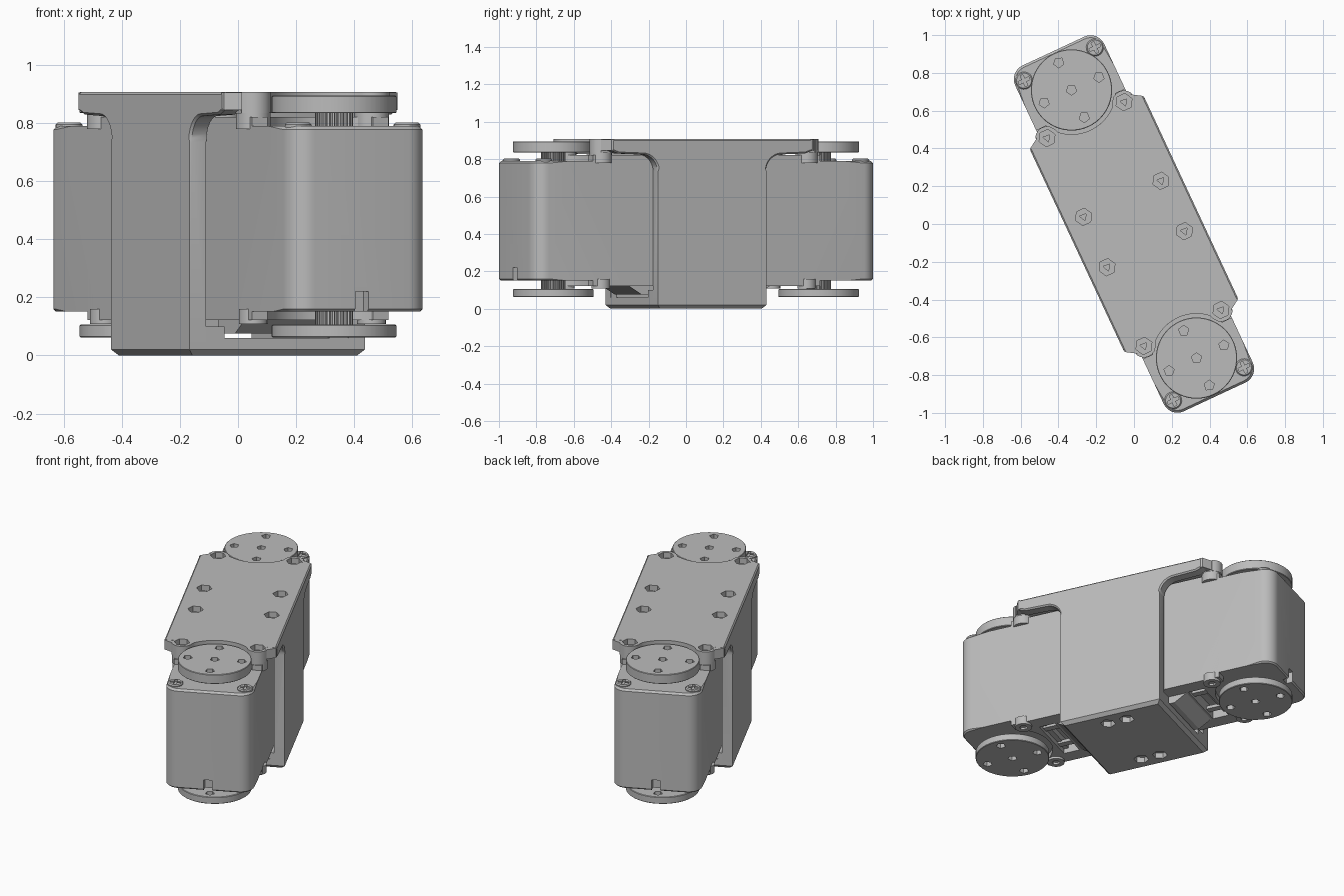
import bpy, bmesh, math
from mathutils import Matrix

if "Cube" in bpy.data.objects:
    bpy.data.objects.remove(bpy.data.objects["Cube"])

grey = bpy.data.materials.new("plain grey")
grey.use_nodes = True
COLOR = (0.5, 0.5, 0.5, 1)
grey.diffuse_color = COLOR
grey.node_tree.nodes["Principled BSDF"].inputs["Base Color"].default_value = COLOR

HORN_Y = 0.783
TILT = math.radians(25)
parts = []


def arc(cx, cy, r, a0, a1, n):
    """Points on an arc, angles in degrees."""
    angles = [math.radians(a0 + (a1 - a0) * i / n) for i in range(n + 1)]
    return [(cx + r * math.cos(a), cy + r * math.sin(a)) for a in angles]


def circle(cx, cy, r, n, start=0):
    return arc(cx, cy, r, start, start + 360, n)[:-1]


def rect(x0, x1, y0, y1):
    return [(x0, y0), (x1, y0), (x1, y1), (x0, y1)]


def prism(name, pts, z0, z1, sideways=False):
    """Extrude an outline up z, or along x if sideways (outline is then y, z)."""
    bm = bmesh.new()
    face = bm.faces.new([bm.verts.new((x, y, z0)) for x, y in pts])
    top = bmesh.ops.extrude_face_region(bm, geom=[face])["geom"]
    verts = [v for v in top if isinstance(v, bmesh.types.BMVert)]
    bmesh.ops.translate(bm, verts=verts, vec=(0, 0, z1 - z0))
    if sideways:
        bm.transform(Matrix(((0, 0, 1, 0), (1, 0, 0, 0), (0, 1, 0, 0), (0, 0, 0, 1))))
    bmesh.ops.recalc_face_normals(bm, faces=bm.faces)
    mesh = bpy.data.meshes.new(name)
    bm.to_mesh(mesh)
    bm.free()
    mesh.materials.append(grey)
    ob = bpy.data.objects.new(name, mesh)
    bpy.context.collection.objects.link(ob)
    parts.append(ob)
    return ob


def bevel(ob, rule, width, segments=1):
    """Bevel the edges whose two ends both satisfy the rule."""
    bm = bmesh.new()
    bm.from_mesh(ob.data)
    edges = [e for e in bm.edges if all(rule(v.co) for v in e.verts)]
    bmesh.ops.bevel(bm, geom=edges, offset=width, segments=segments,
                    profile=0.5, affect='EDGES', clamp_overlap=True)
    bm.to_mesh(ob.data)
    bm.free()


def cut(ob, pts, z0, z1):
    """Subtract an extruded outline."""
    cutter = prism("cutter", pts, z0, z1)
    parts.remove(cutter)
    cutter.hide_render = True
    mod = ob.modifiers.new("cut", 'BOOLEAN')
    mod.operation = 'DIFFERENCE'
    mod.solver = 'EXACT'
    mod.object = cutter
    bpy.context.view_layer.objects.active = ob
    bpy.ops.object.modifier_apply(modifier=mod.name)
    bpy.data.objects.remove(cutter)


# --- Servo end (built at +y, copied to the other end later) ---
corners = arc(0.18, 0.93, 0.08, 0, 90, 8) + arc(-0.18, 0.93, 0.08, 90, 180, 8)
case = prism("servo_case", [(-0.26, 0.5), (0.26, 0.5)] + corners, 0.152, 0.79)
bevel(case, lambda c: c.z > 0.78 and c.y > 0.6, 0.012)
bevel(case, lambda c: c.z < 0.16 and c.y > 0.6, 0.008)
cut(case, rect(-0.025, 0.025, 0.97, 1.1), 0.1, 0.22)

# Taller inner section with a round clearance for the horn
hollow = arc(0, HORN_Y, 0.235, -32, -148, 20)
inner = prism("servo_core", [(-0.26, 0.01), (0.26, 0.01), (0.26, 0.67), (0.2, 0.67)]
              + hollow + [(-0.2, 0.67), (-0.26, 0.67)], 0.122, 0.822)
cut(inner, rect(-0.17, 0.17, 0.43, 0.53), 0.1, 0.19)
prism("connector_ramp", [(0.2, 0.13), (0.2, 0.075), (0.34, 0.075), (0.43, 0.13)],
      -0.17, 0.17, sideways=True)
for x in (-0.1, 0.1):
    prism("connector_pin", rect(x - 0.02, x + 0.02, 0.42, 0.54), 0.14, 0.16)

# Horn discs and toothed shafts
for side, z0, z1, s0, s1 in (("top", 0.835, 0.895, 0.78, 0.84),
                             ("bottom", 0.062, 0.106, 0.1, 0.16)):
    horn = prism(side + "_horn", circle(0, HORN_Y, 0.215, 64), z0, z1)
    bevel(horn, lambda c: True, 0.003)
    for dx, dy in ((0, 0), (0.16, 0), (-0.16, 0), (0, 0.16), (0, -0.16)):
        cut(horn, circle(dx, HORN_Y + dy, 0.028, 5, 30), z0 - 0.1, z1 + 0.1)
    teeth = []
    for i in range(24):
        teeth += arc(0, HORN_Y, 0.065, 15 * i, 15 * i + 6, 1)
        teeth += arc(0, HORN_Y, 0.057, 15 * i + 8, 15 * i + 13, 1)
    prism(side + "_shaft", teeth, s0, s1)

# Cross-head screws and the ears beside the horn
for side, s in (("left", 1), ("right", -1)):
    x, y = 0.207 * s, 0.934
    screw = prism(side + "_screw", circle(x, y, 0.046, 24), 0.77, 0.802)
    bevel(screw, lambda c: c.z > 0.8, 0.006)
    a, b = 0.031, 0.008
    cross = [(a, -b), (a, b), (b, b), (b, a), (-b, a), (-b, b),
             (-a, b), (-a, -b), (-b, -b), (-b, -a), (b, -a), (b, -b)]
    cut(screw, [(x + px, y + py) for px, py in cross], 0.785, 0.9)
    prism(side + "_ear", circle(0.225 * s, 0.607, 0.06, 16), 0.78, 0.835)
    foot = prism(side + "_lower_ear", circle(0.225 * s, 0.607, 0.05, 16), 0.108, 0.16)
    cut(foot, circle(0.225 * s, 0.607, 0.024, 6), 0.05, 0.14)

end_parts = list(parts)

# --- Bracket ---
# Top plate with two ears and a horn clearance at each end
half = [(0.275, 0.0), (0.275, 0.63)] + arc(0.225, 0.607, 0.062, 25, 150, 6)
clear = arc(0, HORN_Y, 0.235, -48, -90, 8)
quarter = half[1:] + clear
end = quarter + [(-x, y) for x, y in reversed(quarter[:-1])]
plate = prism("bracket_top", end + [(-x, -y) for x, y in end], 0.835, 0.907)
for sx in (-1, 1):
    for sy in (-1, 1):
        for x, y in ((0.226, 0.147), (0.225, 0.607)):
            cut(plate, circle(sx * x, sy * y, 0.046, 6), 0.872, 1)
            cut(plate, circle(sx * x, sy * y, 0.022, 3, 25), 0.8, 0.9)

# Side walls flare into the flange of the top plate
flank = ([(0.32, 0.04)] + arc(0.41, 0.735, 0.09, 180, 90, 10)
         + [(0.55, 0.83), (0.592, 0.845), (0.592, 0.907)])
outline = flank + [(-y, z) for y, z in reversed(flank)]
for side, s in (("left", 1), ("right", -1)):
    wall = prism(side + "_wall", outline, 0.27 * s, 0.333 * s, sideways=True)
    bevel(wall, lambda c: abs(c.x) > 0.32 and c.z > 0.1, 0.008)
    prism(side + "_floor_rib", rect(*sorted((0.2 * s, 0.275 * s)), -0.318, 0.318), 0.05, 0.1)
    # Tips that close the plate corners
    for e in (-1, 1):
        prism(side + "_corner", [(0.27 * s, 0.58 * e), (0.333 * s, 0.58 * e),
                                 (0.33 * s, 0.594 * e), (0.27 * s, 0.632 * e)], 0.845, 0.906)

floor = prism("bracket_floor", rect(-0.333, 0.333, -0.32, 0.32), 0, 0.06)
bevel(floor, lambda c: c.z < 0.01, 0.02)
for sx in (-1, 1):
    for y in (-0.06, 0.06):
        cut(floor, circle(sx * 0.23, y, 0.044, 6), -0.1, 0.035)

# --- Shade, turn to the final heading and copy the servo to the other end ---
bpy.ops.object.select_all(action='DESELECT')
for ob in parts:
    ob.select_set(True)
bpy.context.view_layer.objects.active = parts[0]
bpy.ops.object.shade_smooth_by_angle(angle=math.radians(30))
for ob in parts:
    ob.rotation_euler.z = TILT
for ob in end_parts:
    ob.name = "back_" + ob.name
    twin = ob.copy()
    twin.name = ob.name.replace("back_", "front_")
    twin.rotation_euler.z = TILT + math.pi
    bpy.context.collection.objects.link(twin)
